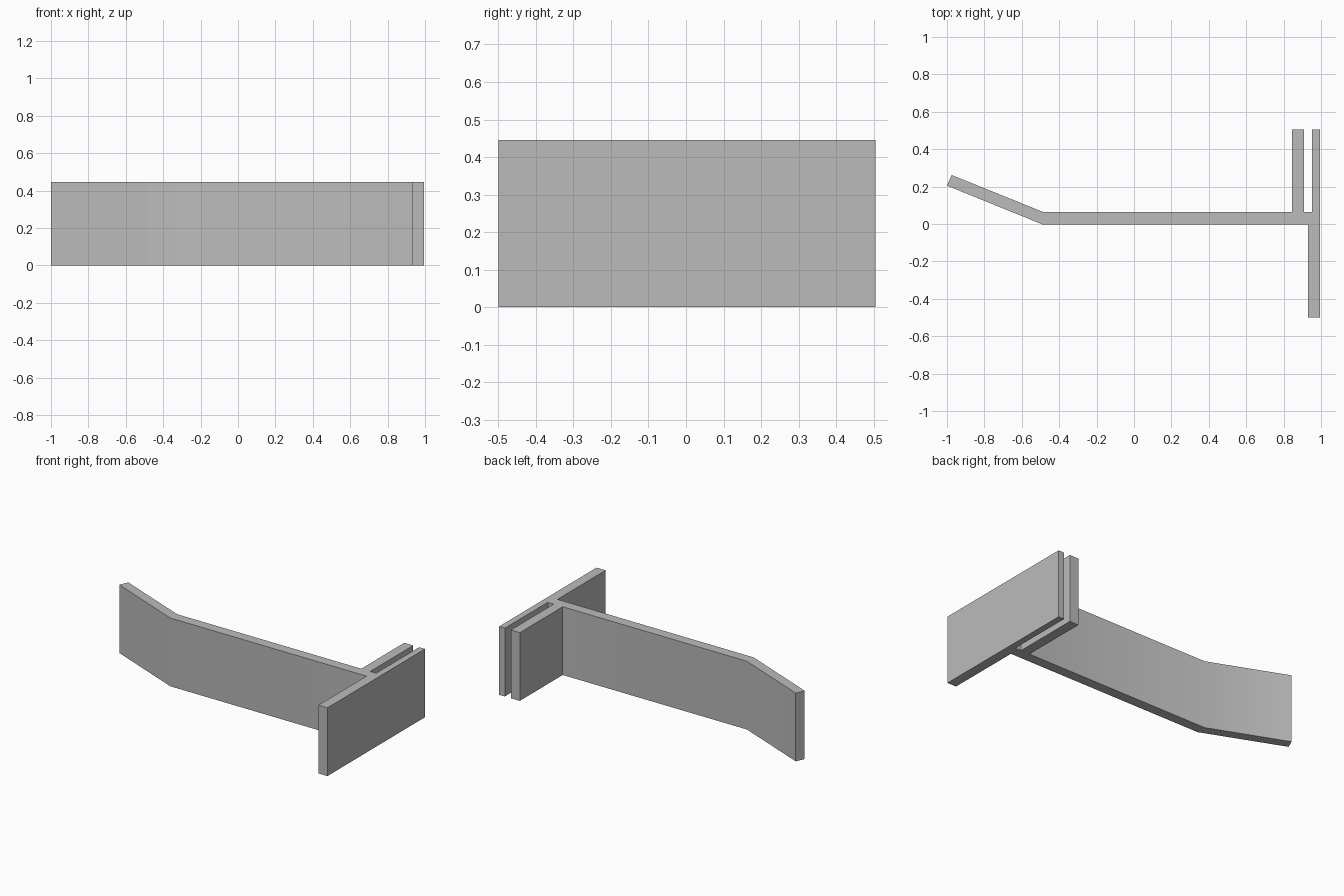
import bpy
import bmesh

old = bpy.data.objects.get("Cube")
if old:
    bpy.data.objects.remove(old, do_unlink=True)

HEIGHT = 0.445

# Single flat grey
grey = bpy.data.materials.new("plain_grey")
grey.use_nodes = True
colour = (0.5, 0.5, 0.5, 1.0)
grey.diffuse_color = colour
grey.node_tree.nodes["Principled BSDF"].inputs["Base Color"].default_value = colour

# Plan outline, counter-clockwise from the tip of the angled arm
outline = [
    (-1.0, 0.205), (-0.495, 0.0), (-0.487, -0.004),    # angled arm, front
    (0.93, -0.004), (0.93, -0.5), (0.995, -0.5),       # front half of end flange
    (0.995, 0.505), (0.953, 0.505), (0.953, 0.063),    # back half of end flange
    (0.91, 0.063), (0.91, 0.505), (0.845, 0.505),      # slot and inner tab
    (0.845, 0.063), (-0.483, 0.063), (-0.975, 0.262),  # web and angled arm, back
]


def extrude_profile(name, points, height):
    """Raise a closed plan outline into a solid prism."""
    bm = bmesh.new()
    base = bm.faces.new([bm.verts.new((x, y, 0)) for x, y in points])
    raised = bmesh.ops.extrude_face_region(bm, geom=[base], use_keep_orig=True)
    top = [v for v in raised["geom"] if isinstance(v, bmesh.types.BMVert)]
    bmesh.ops.translate(bm, verts=top, vec=(0, 0, height))
    bmesh.ops.recalc_face_normals(bm, faces=bm.faces)
    mesh = bpy.data.meshes.new(name)
    bm.to_mesh(mesh)
    bm.free()
    mesh.materials.append(grey)
    obj = bpy.data.objects.new(name, mesh)
    bpy.context.collection.objects.link(obj)
    return obj


# Bracket: the shallow bend is smooth, every square corner stays sharp
bracket = extrude_profile("extruded_bracket", outline, HEIGHT)
bpy.ops.object.select_all(action="DESELECT")
bracket.select_set(True)
bpy.context.view_layer.objects.active = bracket
bpy.ops.object.shade_smooth_by_angle()
